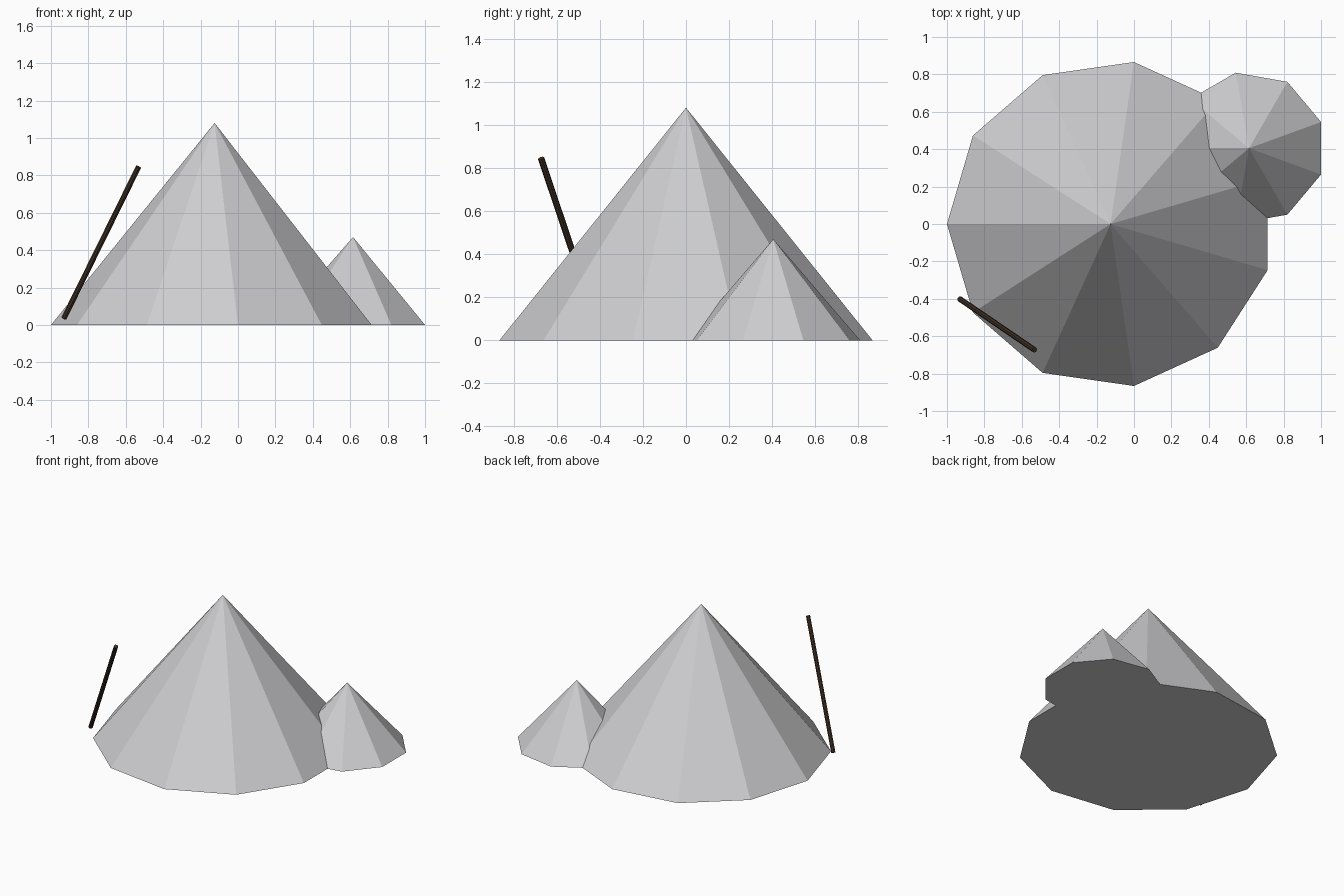
import bpy, bmesh, math
from mathutils import Vector

if "Cube" in bpy.data.objects:
    bpy.data.objects.remove(bpy.data.objects["Cube"])


def material(name, rgb):
    m = bpy.data.materials.new(name)
    m.diffuse_color = (*rgb, 1)
    m.use_nodes = True
    m.node_tree.nodes["Principled BSDF"].inputs["Base Color"].default_value = m.diffuse_color
    return m


GREY = material("pale_grey", (0.62, 0.62, 0.64))
BROWN = material("dark_brown", (0.05, 0.03, 0.018))


def make_object(name, bm, mat):
    me = bpy.data.meshes.new(name)
    bmesh.ops.recalc_face_normals(bm, faces=bm.faces)
    bm.to_mesh(me)
    bm.free()
    me.materials.append(mat)
    ob = bpy.data.objects.new(name, me)
    bpy.context.collection.objects.link(ob)
    return ob


def pile(name, x, y, radius, height, sides):
    """Flat-sided cone with one base corner pointing to -x."""
    bm = bmesh.new()
    angles = [math.pi + math.tau * i / sides for i in range(sides)]
    ring = [bm.verts.new((x + radius * math.cos(a), y + radius * math.sin(a), 0)) for a in angles]
    apex = bm.verts.new((x, y, height))
    bm.faces.new(ring)
    for i in range(sides):
        bm.faces.new((ring[i], ring[(i + 1) % sides], apex))
    return make_object(name, bm, GREY)


def rod(name, start, end, radius, sides):
    """Thin prism between two points."""
    a, b = Vector(start), Vector(end)
    bm = bmesh.new()
    bmesh.ops.create_cone(bm, cap_ends=True, segments=sides, radius1=radius,
                          radius2=radius, depth=(b - a).length)
    ob = make_object(name, bm, BROWN)
    ob.location = (a + b) / 2
    ob.rotation_mode = 'QUATERNION'
    ob.rotation_quaternion = (b - a).to_track_quat('Z', 'Y')
    return ob


# Two overlapping heaps
pile("large_mound", -0.125, 0, 0.875, 1.08, 11)
pile("small_mound", 0.615, 0.405, 0.41, 0.47, 9)

# Stick leaning out of the large heap
rod("leaning_stick", (-0.931, -0.401, 0.036), (-0.532, -0.673, 0.845), 0.015, 8)
